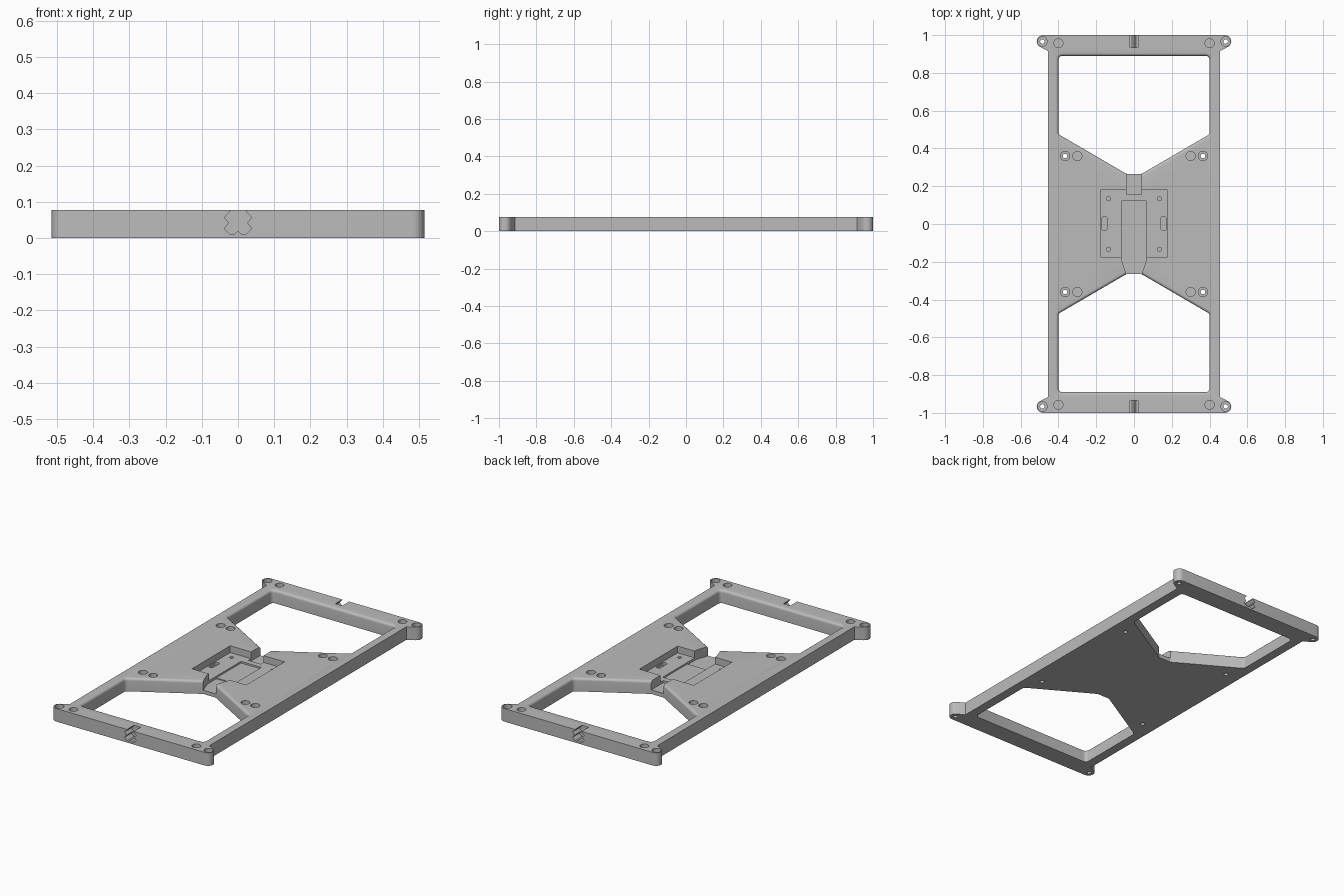
import bpy, bmesh, math
from mathutils import Vector

if "Cube" in bpy.data.objects:
    bpy.data.objects.remove(bpy.data.objects["Cube"])

H = 0.077  # plate thickness
TOP = H + 0.02

grey = bpy.data.materials.new("plain grey")
grey.diffuse_color = (0.5, 0.5, 0.5, 1)
grey.use_nodes = True
grey.node_tree.nodes["Principled BSDF"].inputs["Base Color"].default_value = grey.diffuse_color


def loft(name, rings):
    """Closed solid through matching rings of 3D points."""
    bm = bmesh.new()
    loops = [[bm.verts.new(p) for p in r] for r in rings]
    n = len(loops[0])
    for a, b in zip(loops, loops[1:]):
        for i in range(n):
            j = (i + 1) % n
            bm.faces.new((a[i], a[j], b[j], b[i]))
    bm.faces.new(loops[0][::-1])
    bm.faces.new(loops[-1])
    bmesh.ops.recalc_face_normals(bm, faces=bm.faces)
    me = bpy.data.meshes.new(name)
    bm.to_mesh(me)
    bm.free()
    ob = bpy.data.objects.new(name, me)
    bpy.context.collection.objects.link(ob)
    me.materials.append(grey)
    return ob


def prism(name, pts, z0, z1):
    return loft(name, [[(x, y, z) for x, y in pts] for z in (z0, z1)])


def circle(cx, cy, r, n=24):
    return [(cx + r * math.cos(2 * math.pi * i / n),
             cy + r * math.sin(2 * math.pi * i / n)) for i in range(n)]


def box(x0, x1, y0, y1):
    return [(x0, y0), (x1, y0), (x1, y1), (x0, y1)]


def rounded(pts, r, grow=0.0, seg=6):
    """Counter-clockwise convex outline with round corners, offset by grow."""
    pts = [Vector(p) for p in pts]
    out = []
    for i, p in enumerate(pts):
        a = (p - pts[i - 1]).normalized()
        b = (pts[(i + 1) % len(pts)] - p).normalized()
        n1, n2 = Vector((a.y, -a.x)), Vector((b.y, -b.x))
        c = p - (n1 + n2) * (r / (1 + n1.dot(n2)))
        t1 = math.atan2(n1.y, n1.x)
        turn = math.atan2(a.x * b.y - a.y * b.x, a.dot(b))
        for k in range(seg + 1):
            t = t1 + turn * k / seg
            out.append((c.x + (r + grow) * math.cos(t), c.y + (r + grow) * math.sin(t)))
    return out


# outline with round ears at the four corners
cx, cy, r = 0.482, 0.967, 0.033
arc = [(cx + r * math.cos(math.radians(a)), cy + r * math.sin(math.radians(a)))
       for a in range(-60, 91, 15)]
quarter = [(0.455, 0.915)] + arc
outline = (quarter + [(-x, y) for x, y in quarter[::-1]]
           + [(-x, -y) for x, y in quarter] + [(x, -y) for x, y in quarter[::-1]])
plate = prism("base_plate", outline, 0, H)


def cut(ob):
    m = plate.modifiers.new("cut", 'BOOLEAN')
    m.operation, m.solver, m.object = 'DIFFERENCE', 'EXACT', ob
    bpy.context.view_layer.objects.active = plate
    bpy.ops.object.modifier_apply(modifier=m.name)
    bpy.data.objects.remove(ob)


# large windows with a rounded upper rim
window = [(-0.4, 0.89), (-0.4, 0.475), (-0.04, 0.265),
          (0.04, 0.265), (0.4, 0.475), (0.4, 0.89)]
f = 0.015
levels = [(-0.02, 0.0), (H - f, 0.0)]
levels += [(H - f + f * math.sin(t), f * (1 - math.cos(t)))
           for t in (math.radians(a) for a in (18, 36, 54, 72, 90))]
levels += [(TOP, f)]
for s in (1, -1):
    cut(loft("window", [[(s * x, s * y, z) for x, y in rounded(window, 0.02, g)]
                        for z, g in levels]))

# central pocket, inner tray and the two cable channels
cut(prism("pocket", box(-0.177, 0.177, -0.175, 0.18), 0.037, TOP))
cut(prism("tray", box(-0.066, 0.066, -0.108, 0.122), 0.027, TOP))
cut(prism("back_channel", box(-0.04, 0.04, 0.155, 0.3), 0.024, TOP))
cut(prism("front_channel", [(-0.04, -0.3), (0.04, -0.3), (0.042, -0.262), (0.066, -0.19),
                            (0.066, -0.107), (-0.066, -0.107), (-0.066, -0.19),
                            (-0.042, -0.262)], 0.022, TOP))

for sx in (1, -1):
    # slots in the pocket floor
    x = sx * 0.157
    cut(prism("slot", rounded(box(x - 0.014, x + 0.014, -0.035, 0.04), 0.012), 0.02, 0.06))
    for sy in (1, -1):
        # pilot holes in the pocket floor
        cut(prism("pilot", circle(sx * 0.135, sy * 0.134, 0.011, 16), 0.02, 0.06))
        # counterbored screw holes and plain blind holes
        for x, y in ((0.365, 0.36), (0.485, 0.966)):
            cut(prism("counterbore", circle(sx * x, sy * y, 0.025), 0.045, TOP))
            cut(prism("screw_hole", circle(sx * x, sy * y, 0.012, 16), -0.02, 0.06))
        for x, y in ((0.3, 0.36), (0.4, 0.957)):
            cut(prism("blind_hole", circle(sx * x, sy * y, 0.024), 0.045, TOP))

# toothed notches in both end bars
half = [(0.022, 0.01), (0.038, 0.026), (0.025, 0.042), (0.038, 0.057), (0.022, 0.073),
        (0.022, TOP)]
notch = [(0, 0.02), (0.01, 0.01)] + half + [(-x, z) for x, z in half[::-1]] + [(-0.01, 0.01)]
for s in (1, -1):
    cut(loft("notch", [[(x, s * y, z) for x, z in notch] for y in (0.935, 1.05)]))

bpy.ops.object.select_all(action='DESELECT')
plate.select_set(True)
bpy.context.view_layer.objects.active = plate
bpy.ops.object.shade_smooth_by_angle(angle=math.radians(30))
